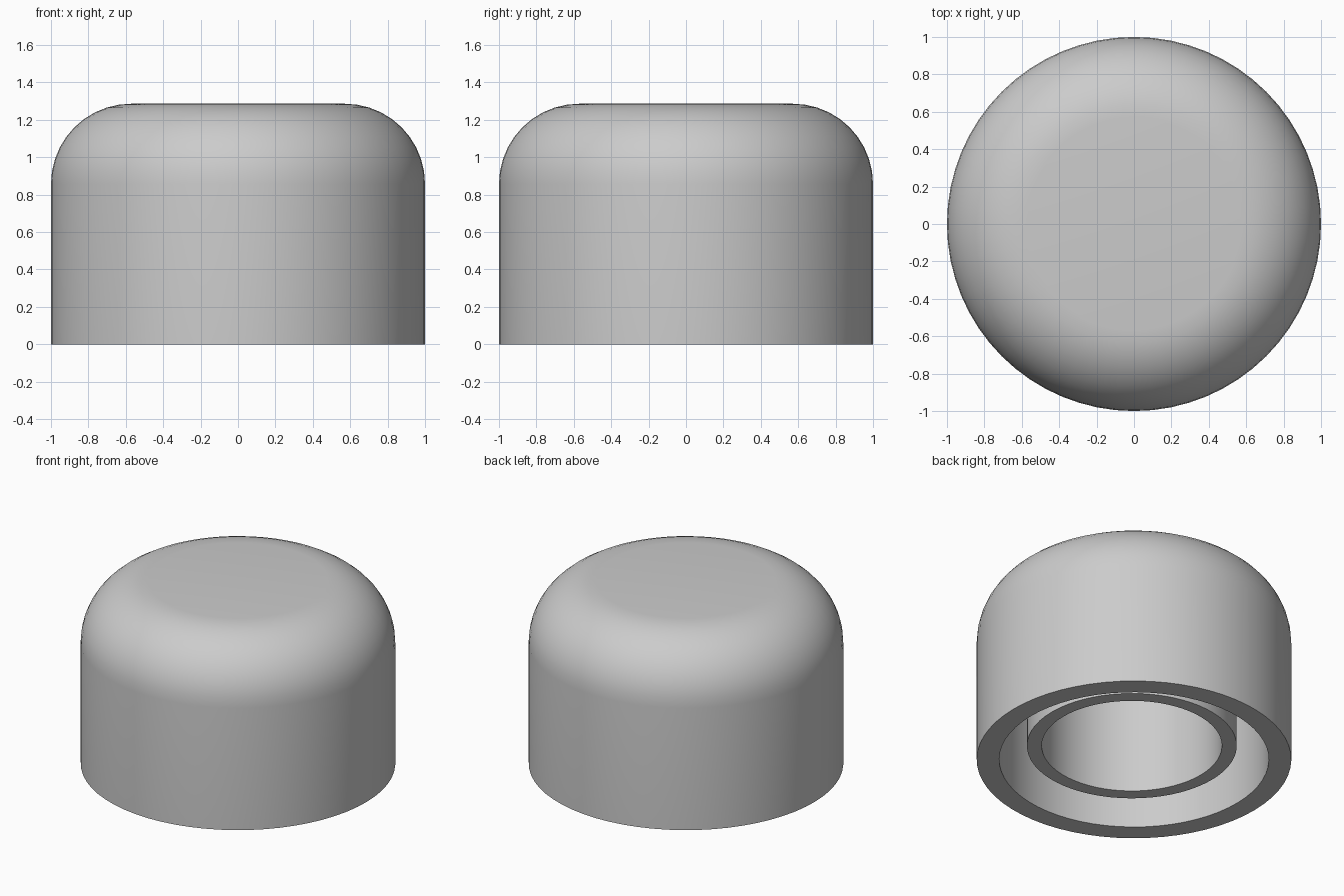
import bpy
import bmesh
from math import sin, cos, pi, radians
from mathutils import Vector

cube = bpy.data.objects.get("Cube")
if cube:
    bpy.data.objects.remove(cube, do_unlink=True)

HEIGHT = 1.286
FILLET = 0.429
BORE = 0.857
CEILING = 1.14
SEGMENTS = 64

grey = bpy.data.materials.new("light_grey")
grey.use_nodes = True
colour = (0.6, 0.6, 0.6, 1)
grey.diffuse_color = colour
grey.node_tree.nodes["Principled BSDF"].inputs["Base Color"].default_value = colour


def rounded_edge(steps=10):
    """Quarter arc from the flat top down to the straight side."""
    cx, cz = 1 - FILLET, HEIGHT - FILLET
    return [(cx + FILLET * sin(i * pi / 2 / steps), cz + FILLET * cos(i * pi / 2 / steps))
            for i in range(steps + 1)]


def lathe(name, profile, closed=False):
    """Revolve a profile of (radius, height) points around the z axis."""
    bm = bmesh.new()
    verts = [bm.verts.new((r, 0, z)) for r, z in profile]
    edges = [bm.edges.new(pair) for pair in zip(verts, verts[1:])]
    if closed:
        edges.append(bm.edges.new((verts[-1], verts[0])))
    bmesh.ops.spin(bm, geom=verts + edges, axis=Vector((0, 0, 1)), cent=Vector(),
                   angle=2 * pi, steps=SEGMENTS)
    bmesh.ops.remove_doubles(bm, verts=bm.verts, dist=0.0001)
    bmesh.ops.recalc_face_normals(bm, faces=bm.faces)
    mesh = bpy.data.meshes.new(name)
    bm.to_mesh(mesh)
    bm.free()
    mesh.materials.append(grey)
    obj = bpy.data.objects.new(name, mesh)
    bpy.context.collection.objects.link(obj)
    bpy.ops.object.select_all(action="DESELECT")
    obj.select_set(True)
    bpy.context.view_layer.objects.active = obj
    bpy.ops.object.shade_smooth_by_angle(angle=radians(30))
    return obj


# Domed cap with a straight, flat-ended bore from below
lathe("cap_shell", [(0, HEIGHT)] + rounded_edge()
      + [(1, 0), (BORE, 0), (BORE, CEILING), (0, CEILING)])

# Inner sleeve hanging from the ceiling, slightly off centre and short of the rim
SLEEVE_IN, SLEEVE_OUT, SLEEVE_BOTTOM = 0.573, 0.667, 0.094
SLEEVE_TOP = CEILING + 0.005
sleeve = lathe("inner_sleeve", [(SLEEVE_IN, SLEEVE_BOTTOM), (SLEEVE_OUT, SLEEVE_BOTTOM),
                                (SLEEVE_OUT, SLEEVE_TOP), (SLEEVE_IN, SLEEVE_TOP)], closed=True)
sleeve.location.x = 0.018
